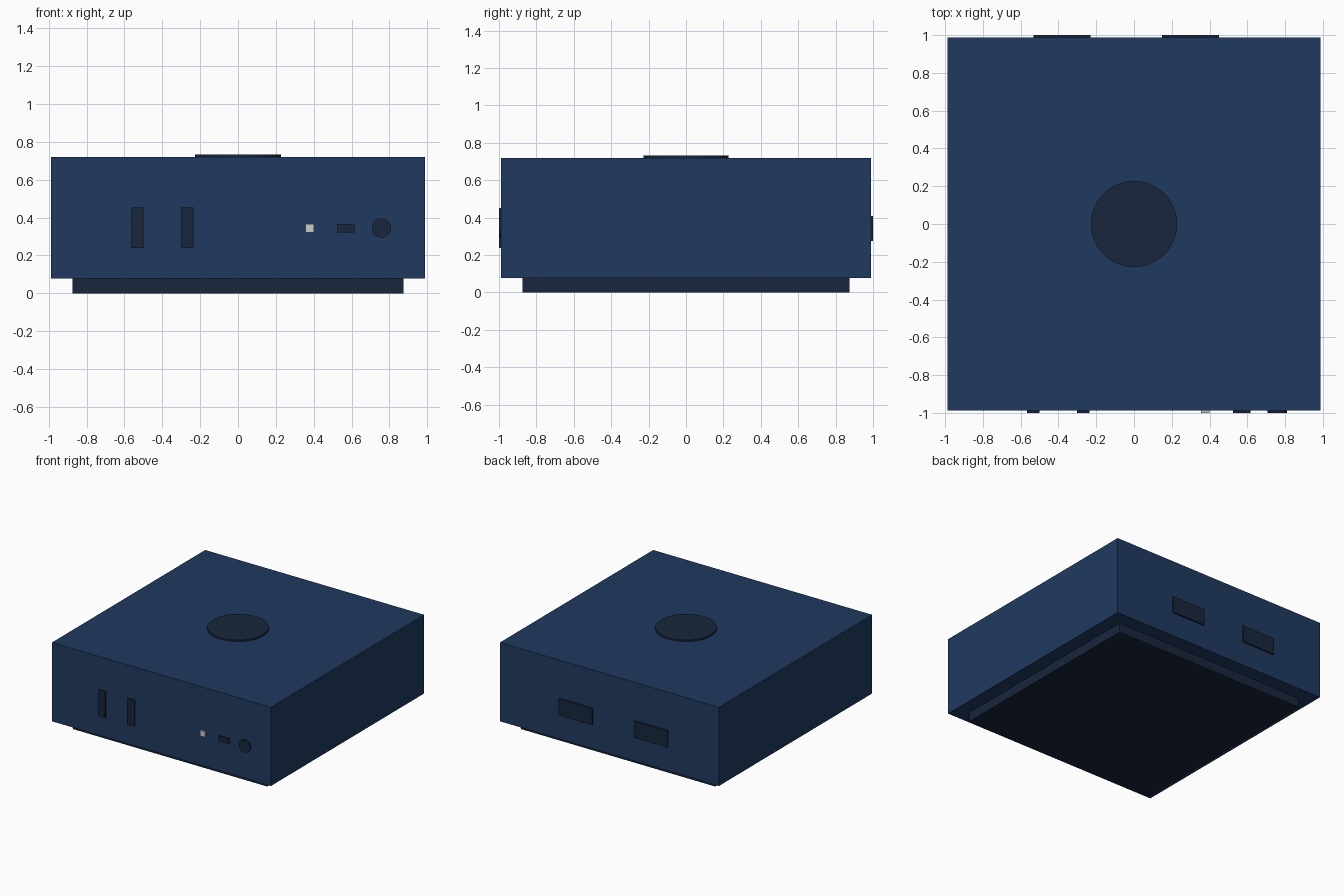
import bpy

if "Cube" in bpy.data.objects:
    bpy.data.objects.remove(bpy.data.objects["Cube"])

BODY = 0.988     # half width of the case
FACE = 1.0       # outer plane of the ports


def material(name, color):
    m = bpy.data.materials.new(name)
    m.diffuse_color = (*color, 1)
    m.use_nodes = True
    m.node_tree.nodes["Principled BSDF"].inputs["Base Color"].default_value = m.diffuse_color
    return m


navy = material("navy", (0.014, 0.042, 0.115))
dark = material("dark_navy", (0.009, 0.019, 0.045))


def finish(name, mat):
    ob = bpy.context.object
    ob.name = name
    if mat:
        ob.data.materials.append(mat)
    return ob


def box(name, x, y, z, mat):
    """Box from (min, max) ranges."""
    bpy.ops.mesh.primitive_cube_add(
        size=1, location=[(r[0] + r[1]) / 2 for r in (x, y, z)])
    bpy.context.object.scale = [r[1] - r[0] for r in (x, y, z)]
    bpy.ops.object.transform_apply(location=False, rotation=False, scale=True)
    return finish(name, mat)


def disc(name, radius, depth, loc, mat, rot=(0, 0, 0)):
    bpy.ops.mesh.primitive_cylinder_add(
        vertices=64, radius=radius, depth=depth, location=loc, rotation=rot)
    ob = finish(name, mat)
    bpy.ops.object.shade_smooth_by_angle()
    return ob


# Case and inset foot
box("case", (-BODY, BODY), (-BODY, BODY), (0.077, 0.72), navy)
box("foot", (-0.875, 0.875), (-0.875, 0.875), (0, 0.077), dark)

# Round badge disc on top
disc("top_disc", 0.228, 0.023, (0, 0, 0.7215), dark)

# Front: two upright slots, status light, small port, round socket
front = (-FACE, -BODY + 0.01)
for i, x in enumerate((-0.533, -0.269)):
    box(f"front_slot_{i + 1}", (x - 0.033, x + 0.033), front, (0.238, 0.452), dark)
box("status_light", (0.356, 0.401), front, (0.322, 0.367), None)
box("front_port", (0.523, 0.616), front, (0.322, 0.367), dark)
disc("round_socket", 0.051, 0.022, (0.758, -0.989, 0.345), dark, (1.5707963, 0, 0))

# Back: two wide ports
for i, x in enumerate((-0.38, 0.30)):
    box(f"back_port_{i + 1}", (x - 0.151, x + 0.151), (BODY - 0.01, FACE),
        (0.274, 0.41), dark)
